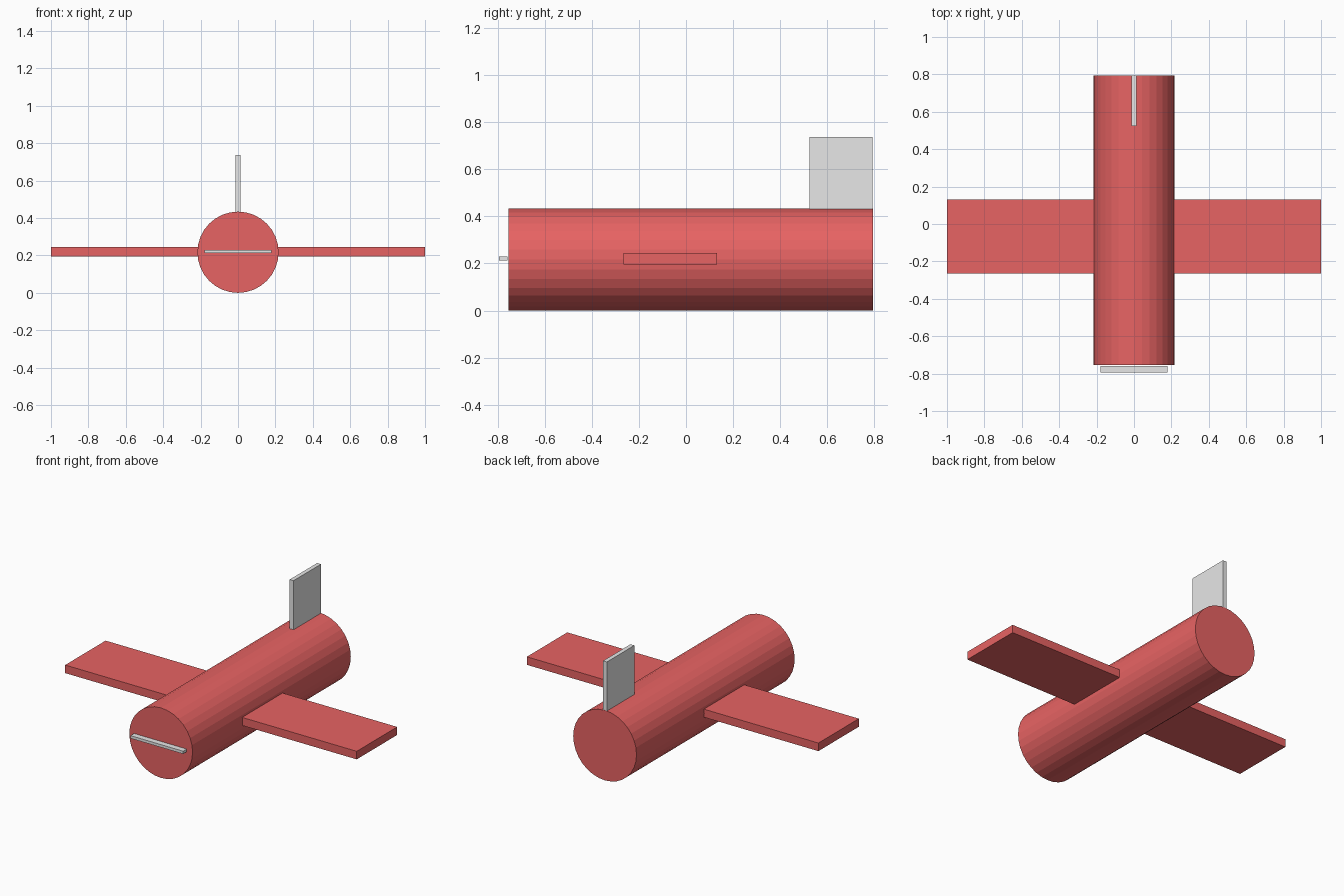
import bpy
import math

if "Cube" in bpy.data.objects:
    bpy.data.objects.remove(bpy.data.objects["Cube"])


def make_material(name, colour):
    mat = bpy.data.materials.new(name)
    mat.diffuse_color = (*colour, 1.0)
    mat.use_nodes = True
    mat.node_tree.nodes["Principled BSDF"].inputs["Base Color"].default_value = mat.diffuse_color
    return mat


red = make_material("red paint", (0.8, 0.125, 0.125))
grey = make_material("light grey", (0.8, 0.8, 0.8))


def box(name, low, high, mat):
    """Box spanning two opposite corners."""
    centre = [(a + b) / 2 for a, b in zip(low, high)]
    bpy.ops.mesh.primitive_cube_add(size=1, location=centre)
    obj = bpy.context.object
    obj.name = name
    obj.scale = [b - a for a, b in zip(low, high)]
    bpy.ops.object.transform_apply(location=False, rotation=False, scale=True)
    obj.data.materials.append(mat)
    return obj


# Fuselage: faceted cylinder lying along y
RADIUS = 0.217
NOSE, TAIL = -0.755, 0.795
bpy.ops.mesh.primitive_cylinder_add(
    vertices=32, radius=RADIUS, depth=TAIL - NOSE,
    location=(0, (NOSE + TAIL) / 2, RADIUS), rotation=(math.pi / 2, 0, 0))
fuselage = bpy.context.object
fuselage.name = "fuselage"
fuselage.data.materials.append(red)

# Wing: one plank running through the fuselage
box("wing", (-1, -0.265, 0.195), (1, 0.131, 0.245), red)

# Tail fin, sunk into the fuselage just short of its rear face
box("tail_fin", (-0.013, 0.525, 0.22), (0.013, TAIL - 0.001, 0.737), grey)

# Propeller blade floating just ahead of the nose
box("propeller", (-0.18, -0.795, 0.212), (0.18, -0.76, 0.229), grey)
